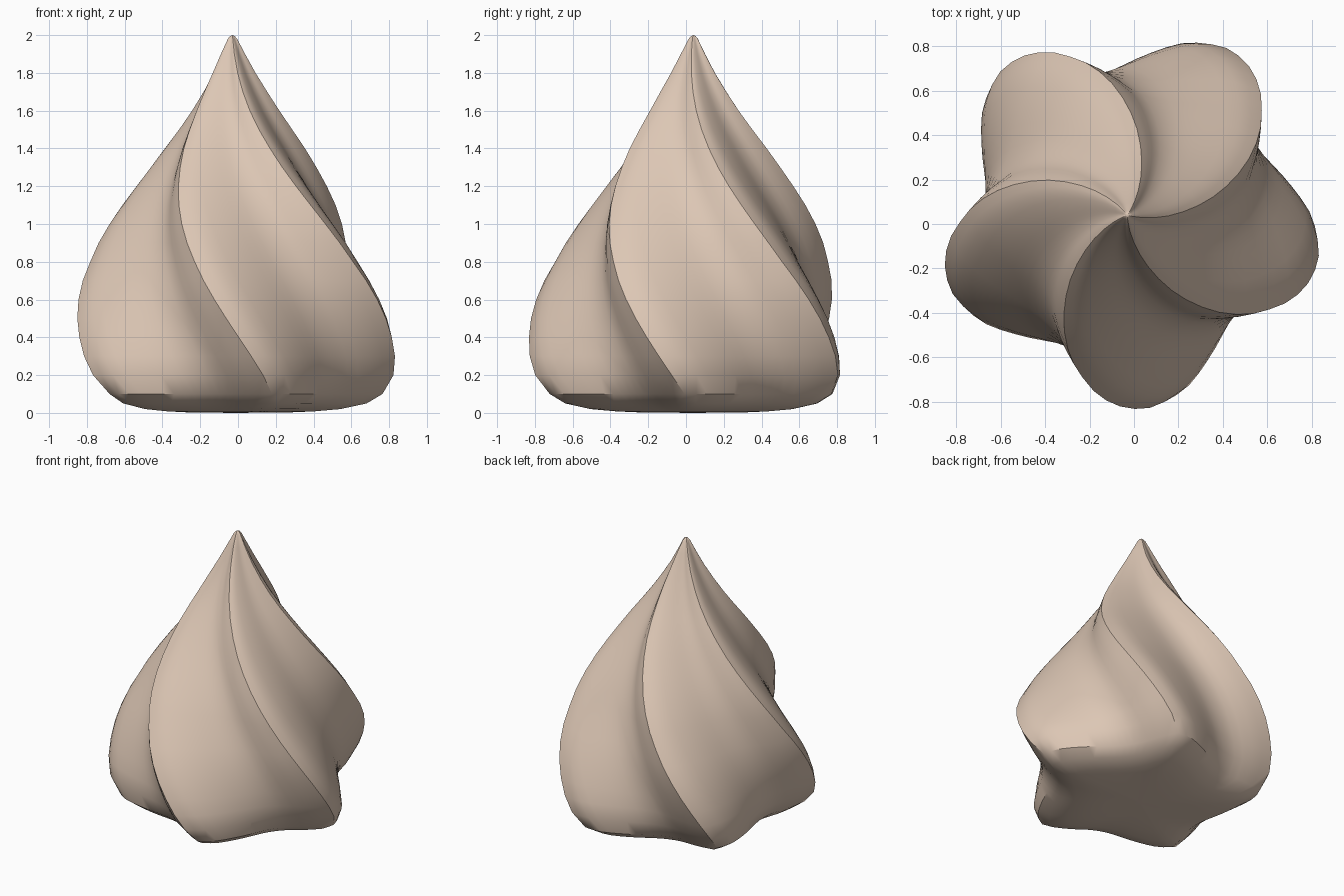
import bpy, bmesh, math

if "Cube" in bpy.data.objects:
    bpy.data.objects.remove(bpy.data.objects["Cube"])

LOBES, STEPS = 5, 16
TIP = (-0.03, 0.04)
BASE = (-0.018, 0.038)

# ridge profile: (height, radius)
PROFILE = [(0.003, 0.3), (0.008, 0.42), (0.02, 0.56), (0.05, 0.70), (0.1, 0.785),
           (0.2, 0.85), (0.3, 0.87), (0.4, 0.87), (0.5, 0.86), (0.6, 0.838),
           (0.7, 0.805), (0.8, 0.76), (0.9, 0.715), (1.0, 0.66), (1.1, 0.598),
           (1.2, 0.53), (1.3, 0.46), (1.4, 0.39), (1.5, 0.317), (1.6, 0.247),
           (1.7, 0.183), (1.8, 0.122), (1.9, 0.068), (1.98, 0.026), (1.995, 0.013)]

# one lobe from ridge to ridge: (fraction of lobe, share of ridge radius)
LOBE = [(0, 1), (0.1, 0.965), (0.25, 0.87), (0.42, 0.785), (0.58, 0.75),
        (0.75, 0.785), (0.9, 0.905), (1, 1)]


def lobe_factor(t):
    for i in range(len(LOBE) - 1):
        (t0, a), (t1, b) = LOBE[i], LOBE[i + 1]
        if t <= t1:
            def slope(k):
                lo, hi = max(k - 1, 0), min(k + 1, len(LOBE) - 1)
                return (LOBE[hi][1] - LOBE[lo][1]) / (LOBE[hi][0] - LOBE[lo][0])
            h, s = t1 - t0, (t - t0) / (t1 - t0)
            return ((2*s**3 - 3*s**2 + 1) * a + (s**3 - 2*s**2 + s) * h * slope(i)
                    + (3*s**2 - 2*s**3) * b + (s**3 - s**2) * h * slope(i + 1))
    return 1


# twisted, five-lobed cream swirl
bm = bmesh.new()
n = LOBES * STEPS
rings = []
for z, radius in PROFILE:
    turn = math.radians(-71 - 43.5 * max(z, 0.1))
    cx, cy = (b + (t - b) * z / 2 for b, t in zip(BASE, TIP))
    ring = []
    for i in range(n):
        r = radius * lobe_factor((i % STEPS) / STEPS)
        a = turn + 2 * math.pi * i / n
        ring.append(bm.verts.new((cx + r * math.cos(a), cy + r * math.sin(a), z)))
    rings.append(ring)
for lower, upper in zip(rings, rings[1:]):
    for i in range(n):
        j = (i + 1) % n
        bm.faces.new((lower[i], lower[j], upper[j], upper[i]))

# close the underside and the tip
base = bm.verts.new((*BASE, 0))
tip = bm.verts.new((*TIP, 2))
for i in range(n):
    j = (i + 1) % n
    bm.faces.new((base, rings[0][j], rings[0][i]))
    bm.faces.new((tip, rings[-1][i], rings[-1][j]))
bmesh.ops.recalc_face_normals(bm, faces=bm.faces)

mesh = bpy.data.meshes.new("cream_swirl")
bm.to_mesh(mesh)
bm.free()
swirl = bpy.data.objects.new("cream_swirl", mesh)
bpy.context.collection.objects.link(swirl)

# smooth surface with crisp ridges
bpy.context.view_layer.objects.active = swirl
swirl.select_set(True)
bpy.ops.object.shade_smooth_by_angle(angle=math.radians(35))

# warm cream colour
mat = bpy.data.materials.new("cream")
mat.diffuse_color = (0.72, 0.57, 0.46, 1)
mat.use_nodes = True
mat.node_tree.nodes["Principled BSDF"].inputs["Base Color"].default_value = mat.diffuse_color
mesh.materials.append(mat)
